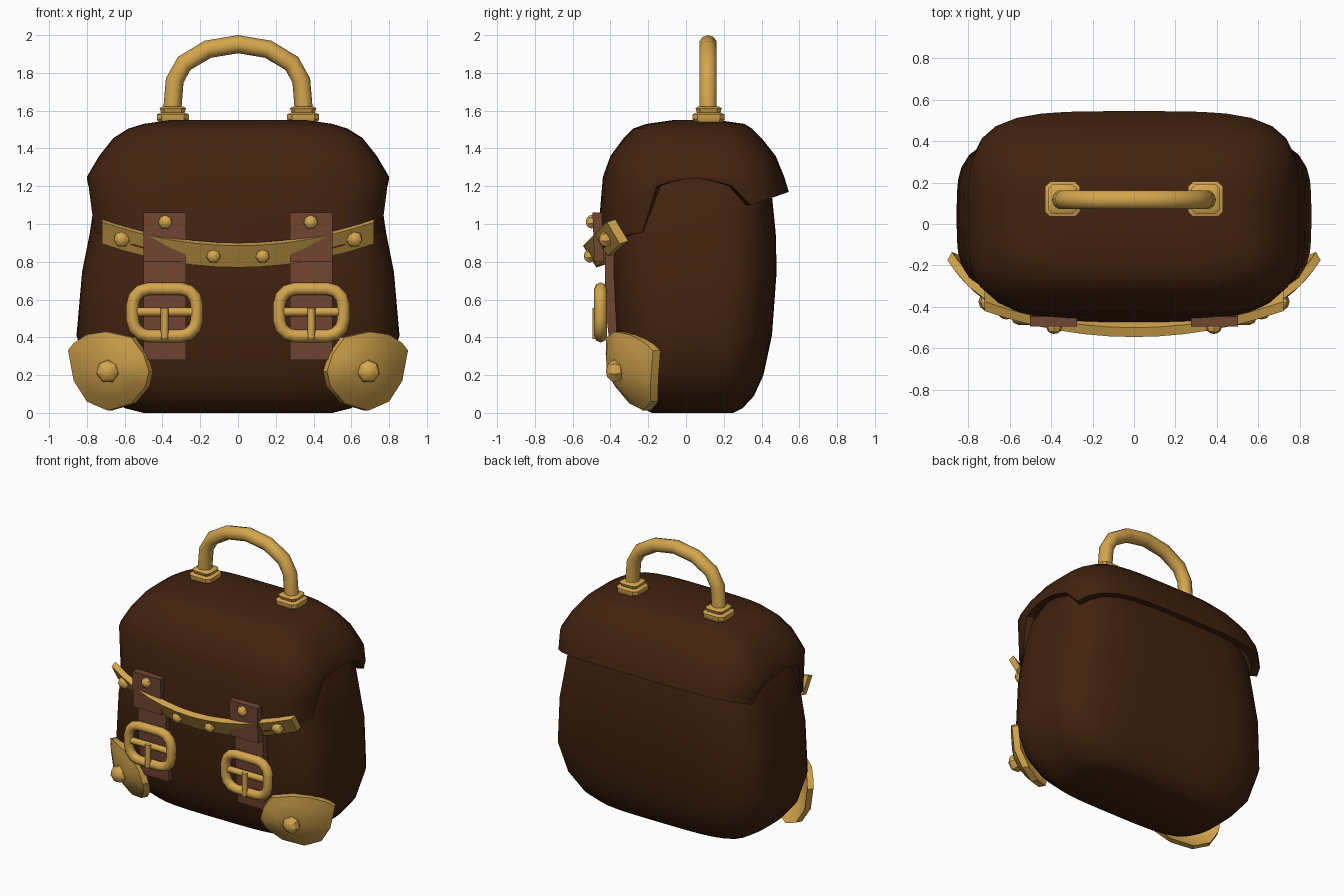
import bpy, bmesh, math
from mathutils import Vector

if "Cube" in bpy.data.objects:
    bpy.data.objects.remove(bpy.data.objects["Cube"])


def material(name, rgb):
    m = bpy.data.materials.new(name)
    m.diffuse_color = (*rgb, 1)
    m.use_nodes = True
    m.node_tree.nodes["Principled BSDF"].inputs["Base Color"].default_value = m.diffuse_color
    return m


LEATHER = material("dark brown leather", (0.055, 0.0165, 0.005))
STRAP = material("strap brown", (0.17, 0.062, 0.034))
BRASS = material("brass", (0.66, 0.38, 0.075))


def finish(name, bm, mat, angle=35):
    bmesh.ops.recalc_face_normals(bm, faces=bm.faces)
    me = bpy.data.meshes.new(name)
    bm.to_mesh(me)
    bm.free()
    me.materials.append(mat)
    me.shade_smooth()
    me.set_sharp_from_angle(angle=math.radians(angle))
    ob = bpy.data.objects.new(name, me)
    bpy.context.collection.objects.link(ob)
    return ob


def loft(name, rows, mat, cap0=True, cap1=True, loop=False, angle=35):
    """Skin a list of closed rings with equal point counts."""
    bm = bmesh.new()
    rings = [[bm.verts.new(p) for p in r] for r in rows]
    n = len(rings[0])
    pairs = list(zip(rings, rings[1:]))
    if loop:
        pairs.append((rings[-1], rings[0]))
    for a, b in pairs:
        for i in range(n):
            j = (i + 1) % n
            bm.faces.new((a[i], a[j], b[j], b[i]))
    if not loop:
        if cap0:
            bm.faces.new(rings[0][::-1])
        if cap1:
            bm.faces.new(rings[-1])
    return finish(name, bm, mat, angle)


def tube(name, path, y, r, mat, loop=False, sides=8):
    """Round tube along a path lying in an x-z plane."""
    pts = [Vector((x, y, z)) for x, z in path]
    n, rows = len(pts), []
    for i, p in enumerate(pts):
        a = pts[i - 1] if loop or i > 0 else p
        b = pts[(i + 1) % n] if loop or i < n - 1 else p
        t = (b - a).normalized()
        side = Vector((0, 1, 0)).cross(t)
        rows.append([p + r * (math.cos(u) * side + math.sin(u) * Vector((0, 1, 0)))
                     for u in (2 * math.pi * k / sides for k in range(sides))])
    return loft(name, rows, mat, loop=loop, angle=50)


def stud(name, x, y, z, r):
    bm = bmesh.new()
    bmesh.ops.create_uvsphere(bm, u_segments=7, v_segments=6, radius=r)
    for v in bm.verts:
        v.co = (v.co.x + x, v.co.z * 0.8 + y, v.co.y + z)
    return finish(name, bm, BRASS, 30)


N, E = 48, 4.0


def squircle(i):
    a = 2 * math.pi * i / N
    c, s = math.cos(a), math.sin(a)
    r = (abs(c) ** E + abs(s) ** E) ** (-1 / E)
    return c * r, s * r, s


def ring_point(i, z, hx, y0, y1, inset=0):
    u, v, _ = squircle(i)
    return (u * (hx - inset), (y0 + y1) / 2 + v * ((y1 - y0) / 2 - inset), z)


# Body
body = [(0.0, 0.50, -0.18, 0.25), (0.025, 0.60, -0.23, 0.30), (0.09, 0.70, -0.29, 0.36),
        (0.20, 0.79, -0.34, 0.41), (0.41, 0.855, -0.38, 0.455), (0.75, 0.825, -0.40, 0.48),
        (0.95, 0.785, -0.40, 0.475), (1.15, 0.755, -0.39, 0.455), (1.33, 0.66, -0.32, 0.40),
        (1.46, 0.45, -0.18, 0.26)]
loft("bag_body", [[ring_point(i, *row) for i in range(N)] for row in body], LEATHER)


# Flap with shaped lower edge
def flap_edge(i):
    u, v, s = squircle(i)
    if abs(s) < 0.49:
        return 1.24 - 0.04 * (s / 0.38) ** 2
    if s < 0:
        return 0.80 + 0.14 * (u * 0.78 / 0.72) ** 2
    return 1.10 + 0.07 * (v - 0.56) / 0.44


def flap_low(i, t, inset=0):
    b = flap_edge(i)
    z = b + (1.25 - b) * t
    d = 1.25 - z
    return ring_point(i, z, 0.80 - 0.07 * d, -0.44 - 0.085 * d, 0.52 + 0.3 * d, inset)


top = [(1.25, 0.80, -0.44, 0.52), (1.36, 0.735, -0.40, 0.475), (1.455, 0.66, -0.33, 0.40),
       (1.505, 0.58, -0.28, 0.35), (1.53, 0.50, -0.21, 0.31), (1.55, 0.36, -0.07, 0.17)]
rows = [[flap_low(i, t, 0.045) for i in range(N)] for t in (0.98, 0)]
rows += [[flap_low(i, t) for i in range(N)] for t in (0, 0.5)]
rows += [[ring_point(i, *row) for i in range(N)] for row in top]
loft("flap", rows, LEATHER, cap0=False, angle=40)

# Curved brass trim along the flap front
rows = []
for k in range(13):
    x = -0.72 + 1.44 * k / 12
    q = (x / 0.72) ** 2
    y, z = 0.125 * q, 0.125 * q
    rows.append([(x, -0.545 + y, 0.885 + z), (x, -0.475 + y, 0.77 + z),
                 (x, -0.43 + y, 0.785 + z), (x, -0.50 + y, 0.90 + z)])
loft("flap_trim", rows, BRASS)

# Handle
half = [(0.35, 1.58), (0.335, 1.76), (0.285, 1.85), (0.16, 1.925)]
tube("handle", [(-x, z) for x, z in half] + [(0, 1.952)] + half[::-1], 0.117, 0.048, BRASS, sides=10)


def strap(name, cx, prof, depth):
    loft(name, [[(cx - 0.113, y, z), (cx + 0.113, y, z), (cx + 0.113, y + depth, z),
                 (cx - 0.113, y + depth, z)] for y, z in prof], STRAP)


GUARD = [(0.565, 0.40), (0.70, 0.43), (0.80, 0.415), (0.87, 0.37), (0.90, 0.33), (0.87, 0.17),
         (0.80, 0.06), (0.69, 0.012), (0.565, 0.05), (0.49, 0.14), (0.472, 0.22), (0.50, 0.31)]


def guard_point(sx, p, s, back):
    x, z = 0.69 + (p[0] - 0.69) * s, 0.23 + (p[1] - 0.23) * s
    y = -0.425 + 0.25 * max(0, (x - 0.5) / 0.4) ** 2.4
    y += 0.17 * (max(0, 0.25 - z) / 0.25) ** 1.5
    return (sx * (x - 0.022 * back), y + 0.04 * back, z)


for sx, side in ((-1, "left"), (1, "right")):
    # Handle mounts
    rows = []
    for z, h in ((1.53, 0.07), (1.555, 0.085), (1.58, 0.085), (1.59, 0.062), (1.612, 0.07), (1.622, 0.055)):
        rows.append([(sx * 0.345 + a * h, 0.12 + b * h, z)
                     for a, b in ((-1, -.7), (-.7, -1), (.7, -1), (1, -.7), (1, .7), (.7, 1), (-.7, 1), (-1, .7))])
    loft(side + "_handle_mount", rows, BRASS)

    # Straps
    cx = sx * 0.388
    strap(side + "_lower_strap", cx, [(-0.395, 0.28), (-0.42, 0.5), (-0.43, 0.7), (-0.425, 0.88)], 0.06)
    strap(side + "_upper_strap", cx, [(-0.485, 0.80), (-0.495, 1.06)], 0.05)

    # Buckle: rounded frame, crossbar and prong
    path = []
    for qx, qz, a0 in ((1, 1, 0), (-1, 1, 90), (-1, -1, 180), (1, -1, 270)):
        for k in range(4):
            a = math.radians(a0 + 30 * k)
            path.append((cx + qx * 0.085 + 0.085 * math.cos(a), 0.532 + qz * 0.04 + 0.085 * math.sin(a)))
    tube(side + "_buckle_frame", path, -0.452, 0.034, BRASS, loop=True)
    tube(side + "_buckle_bar", [(cx - 0.16, 0.535), (cx + 0.16, 0.535)], -0.452, 0.024, BRASS)
    tube(side + "_buckle_prong", [(cx, 0.39), (cx, 0.41), (cx, 0.53), (cx, 0.555)], -0.475, 0.021, BRASS)

    # Corner guard
    rows = [[guard_point(sx, p, s, b) for p in GUARD]
            for s, b in ((0.4, 1), (0.75, 1), (1, 1), (1, 0), (0.75, 0), (0.4, 0))]
    loft(side + "_corner_guard", rows, BRASS)

    # Studs
    stud(side + "_guard_stud", sx * 0.69, -0.375, 0.22, 0.062)
    stud(side + "_trim_outer_stud", sx * 0.615, -0.425, 0.92, 0.044)
    stud(side + "_trim_inner_stud", sx * 0.13, -0.51, 0.83, 0.038)
    stud(side + "_strap_stud", sx * 0.385, -0.50, 1.01, 0.038)
